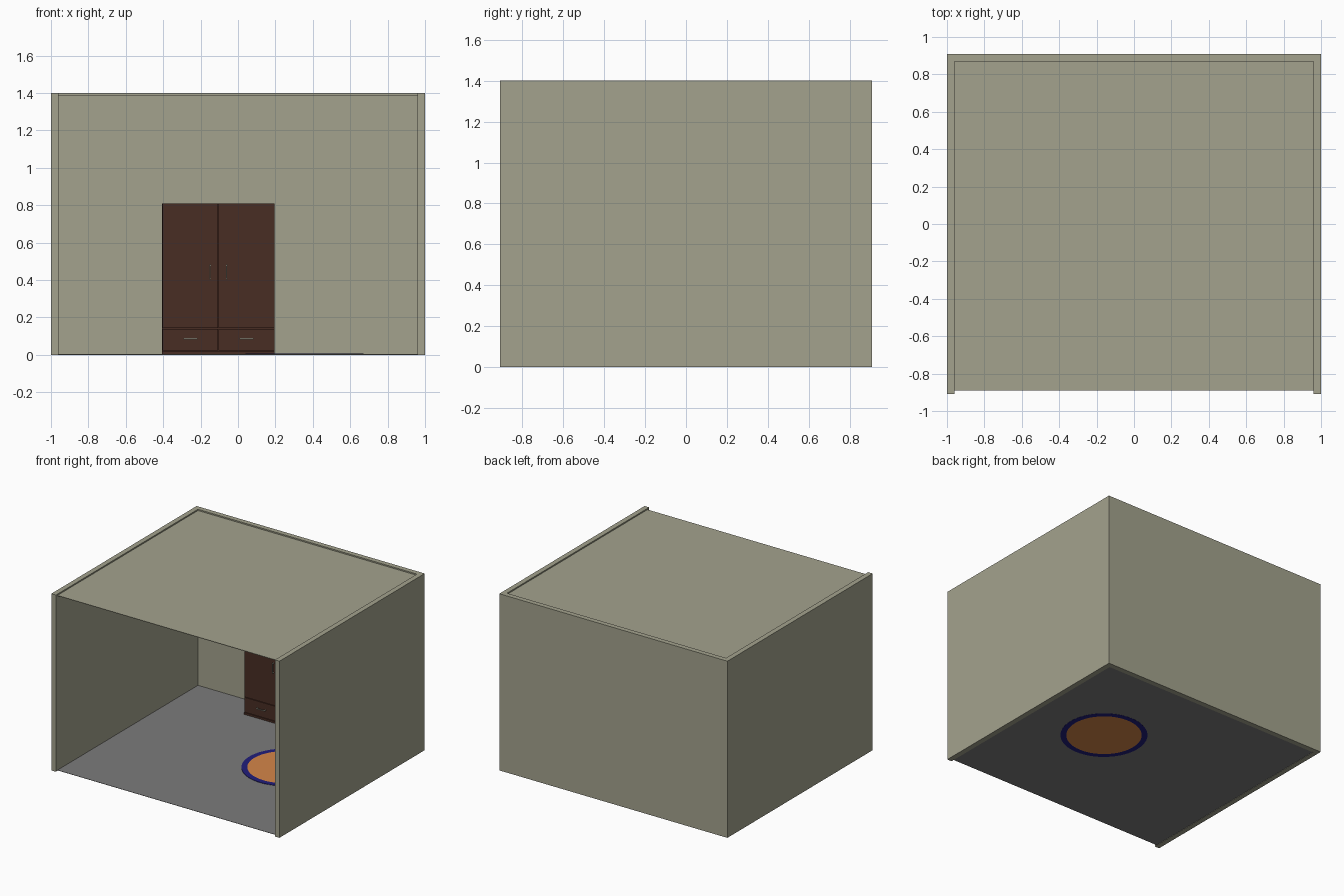
import bpy
import bmesh
from mathutils import Matrix, Vector

if "Cube" in bpy.data.objects:
    bpy.data.objects.remove(bpy.data.objects["Cube"], do_unlink=True)


def material(name, rgb):
    mat = bpy.data.materials.new(name)
    mat.use_nodes = True
    color = (*rgb, 1)
    mat.diffuse_color = color
    mat.node_tree.nodes["Principled BSDF"].inputs["Base Color"].default_value = color
    return mat


plaster = material("olive plaster", (0.37, 0.365, 0.27))
stone = material("grey floor", (0.2, 0.2, 0.2))
wood = material("dark wood", (0.066, 0.026, 0.017))
metal = material("pale metal", (0.4, 0.38, 0.3))
orange = material("orange wool", (0.66, 0.24, 0.067))
blue = material("navy wool", (0.015, 0.012, 0.2))


def finish(bm, name, *mats):
    bmesh.ops.recalc_face_normals(bm, faces=bm.faces)
    mesh = bpy.data.meshes.new(name)
    bm.to_mesh(mesh)
    bm.free()
    for mat in mats:
        mesh.materials.append(mat)
    obj = bpy.data.objects.new(name, mesh)
    bpy.context.collection.objects.link(obj)
    return obj


def add_box(bm, low, high):
    low, high = Vector(low), Vector(high)
    place = Matrix.Translation((low + high) / 2) @ Matrix.Diagonal((*(high - low), 1))
    bmesh.ops.create_cube(bm, size=1, matrix=place)


def box(name, low, high, mat):
    bm = bmesh.new()
    add_box(bm, low, high)
    return finish(bm, name, mat)


# Room shell: U-shaped walls raised from a plan outline
W, D, H, T = 1.0, 0.91, 1.4, 0.04
half = [(W, D), (W, -D), (W - T, -D), (W - T, D - T)]
plan = half + [(-x, y) for x, y in reversed(half)]
bm = bmesh.new()
base = bm.faces.new([bm.verts.new((x, y, 0)) for x, y in plan])
raised = bmesh.ops.extrude_face_region(bm, geom=[base], use_keep_orig=True)
bmesh.ops.translate(bm, vec=(0, 0, H),
                    verts=[v for v in raised["geom"] if isinstance(v, bmesh.types.BMVert)])
finish(bm, "walls", plaster)

# Thin ceiling and floor set between the walls
FRONT = -0.89
box("ceiling", (T - W, FRONT, 1.386), (W - T, D - T, 1.39), plaster)
box("floor", (T - W, FRONT, 0.003), (W - T, D - T, 0.005), stone)

# Round rug with a contrasting border
bm = bmesh.new()
bmesh.ops.create_cone(bm, cap_ends=True, segments=64, radius1=0.315, radius2=0.315,
                      depth=0.006, matrix=Matrix.Translation((0.355, 0.085, 0.005)))
caps = [f for f in bm.faces if len(f.verts) > 4]
bmesh.ops.inset_individual(bm, faces=caps, thickness=0.042)
for f in bm.faces:
    f.material_index = 1 if len(f.verts) > 4 else 0
finish(bm, "rug", blue, orange)

# Wardrobe body and plinth
LEFT, RIGHT, FACE, TOP = -0.405, 0.195, 0.66, 0.81
MID = (LEFT + RIGHT) / 2
box("wardrobe_body", (LEFT, FACE + 0.012, 0.02), (RIGHT, D - T, TOP), wood)
box("wardrobe_plinth", (LEFT, FACE - 0.004, 0.004), (RIGHT, D - T, 0.02), wood)


def handle(name, center, length, vertical):
    # Bar held off the surface by two end posts
    bm = bmesh.new()
    r, reach = 0.003, 0.016
    add_box(bm, (-length / 2, -reach - r, -r), (length / 2, -reach + r, r))
    for s in (-1, 1):
        x = s * (length / 2 - r)
        add_box(bm, (x - r, -reach, -r * 1.4), (x + r, 0, r * 1.4))
    if vertical:
        bmesh.ops.rotate(bm, verts=bm.verts, matrix=Matrix.Rotation(1.5708, 3, "Y"))
    bmesh.ops.translate(bm, verts=bm.verts, vec=center)
    finish(bm, name, metal)


# Paired doors and drawers with their handles
for side, s in (("right", -1), ("left", 1)):
    outer = LEFT if s < 0 else RIGHT
    inner = MID + s * 0.001
    x0, x1 = sorted((outer, inner))
    box(side + "_door", (x0, FACE, 0.143), (x1, FACE + 0.012, TOP), wood)
    box(side + "_drawer", (x0, FACE, 0.022), (x1, FACE + 0.012, 0.139), wood)
    handle(side + "_door_handle", (MID + s * 0.044, FACE, 0.442), 0.08, True)
    handle(side + "_drawer_handle", (MID + s * 0.15, FACE, 0.086), 0.075, False)
